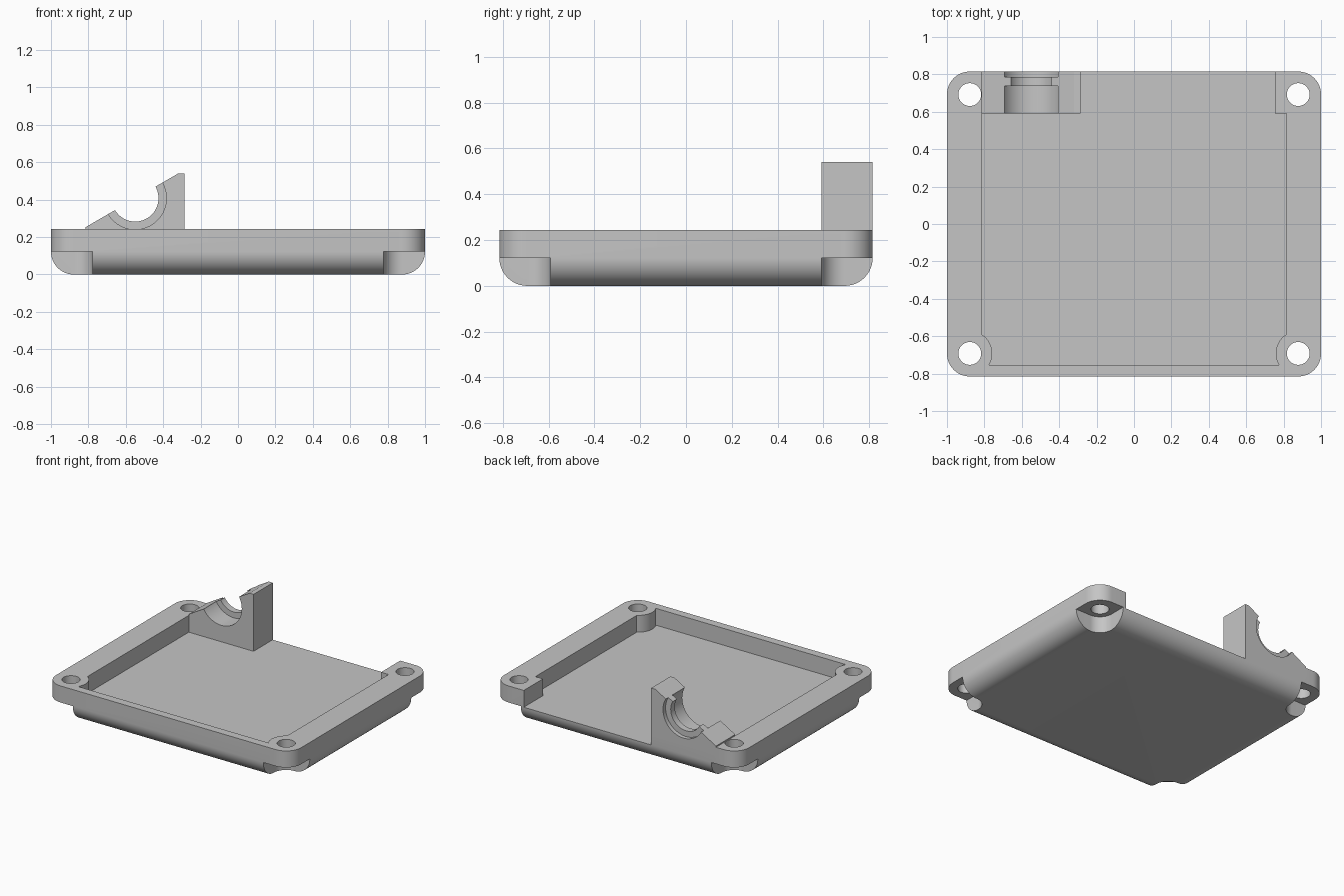
import bpy, bmesh, math
from math import sin, cos, pi

cube = bpy.data.objects.get("Cube")
if cube:
    bpy.data.objects.remove(cube, do_unlink=True)

HX, HY, HEIGHT, ROUND = 1.0, 0.815, 0.244, 0.122   # tray half sizes, height, edge radius
FLOOR = 0.12                                       # top of the cavity floor
HOLE_X, HOLE_Y = 0.878, 0.692                      # screw hole position
POST_Y = 0.591                                     # front of tower and corner post

grey = bpy.data.materials.new("Matte grey")
grey.use_nodes = True
grey.diffuse_color = (0.56, 0.56, 0.56, 1)
grey.node_tree.nodes["Principled BSDF"].inputs["Base Color"].default_value = (0.56, 0.56, 0.56, 1)


def to_object(name, bm):
    bmesh.ops.recalc_face_normals(bm, faces=bm.faces[:])
    mesh = bpy.data.meshes.new(name)
    bm.to_mesh(mesh)
    bm.free()
    mesh.materials.append(grey)
    ob = bpy.data.objects.new(name, mesh)
    bpy.context.collection.objects.link(ob)
    return ob


def prism(name, outline, low, high, axis="z"):
    """Extrude an outline in xy along z, or an outline in xz along y."""
    bm = bmesh.new()
    place = (lambda a, b, c: (a, b, c)) if axis == "z" else (lambda a, b, c: (a, c, b))
    face = bm.faces.new([bm.verts.new(place(a, b, low)) for a, b in outline])
    top = bmesh.ops.extrude_face_region(bm, geom=[face])["geom"]
    bmesh.ops.translate(bm, vec=place(0, 0, high - low),
                        verts=[v for v in top if isinstance(v, bmesh.types.BMVert)])
    return to_object(name, bm)


def circle(a, b, r, n=64):
    return [(a + r * cos(2 * pi * i / n), b + r * sin(2 * pi * i / n)) for i in range(n)]


def combine(target, tool, operation="DIFFERENCE"):
    mod = target.modifiers.new("shape", "BOOLEAN")
    mod.operation, mod.solver, mod.object = operation, "EXACT", tool
    bpy.context.view_layer.objects.active = target
    bpy.ops.object.modifier_apply(modifier=mod.name)
    bpy.data.objects.remove(tool, do_unlink=True)


# Tray block with rounded upright and bottom edges
bm = bmesh.new()
bmesh.ops.create_cube(bm, size=1)
for v in bm.verts:
    v.co = (v.co.x * 2 * HX, v.co.y * 2 * HY, (v.co.z + 0.5) * HEIGHT)
edges = [e for e in bm.edges if any(v.co.z < 0.01 for v in e.verts)]
bmesh.ops.bevel(bm, geom=edges, offset=ROUND, segments=12, profile=0.5, affect="EDGES")
tray = to_object("tray_with_clamp_tower", bm)

# Clamp tower with a sloped top
tower = prism("clamp_tower", [(-0.815, 0.2), (-0.815, 0.253), (-0.32, 0.54), (-0.25, 0.54),
                              (-0.25, 0.2)], 0.55, HY, "y")
combine(tray, tower, "UNION")

# Inner cavity, open at the back, leaving bosses at the two front corners
cavity = prism("cavity", [(-0.815, -0.755), (0.815, -0.755), (0.815, POST_Y), (0.753, POST_Y),
                          (0.753, 1), (-0.287, 1), (-0.287, POST_Y), (-0.815, POST_Y)], FLOOR, 1)
for side in (-1, 1):
    combine(cavity, prism("boss", circle(side * HOLE_X, -HOLE_Y, 0.12), 0, 1.2))
combine(tray, cavity)

# Clamp bore: wide, with a narrow ridge near the back
for name, r, low, high in (("bore", 0.125, 0.5, 1), ("front_seat", 0.167, 0.5, 0.737),
                           ("back_seat", 0.167, 0.785, 1)):
    combine(tray, prism(name, circle(-0.55, 0.408, r), low, high, "y"))

# Screw holes, and screw head pockets under each corner
R = 0.101
quarter = [pi + i * pi / 32 for i in range(17)]
pocket = [(HOLE_X + R * cos(a), HOLE_Y + R * sin(a)) for a in quarter]
pocket = [(HOLE_X - R, 1.2)] + pocket + [(1.2, HOLE_Y - R), (1.2, 1.2)]
for sx in (-1, 1):
    for sy in (-1, 1):
        combine(tray, prism("pocket", [(sx * x, sy * y) for x, y in pocket], -0.1, ROUND))
        combine(tray, prism("hole", circle(sx * HOLE_X, sy * HOLE_Y, 0.061), -0.2, 0.4))

bpy.ops.object.select_all(action="DESELECT")
tray.select_set(True)
bpy.context.view_layer.objects.active = tray
bpy.ops.object.shade_smooth_by_angle(angle=math.radians(30))
